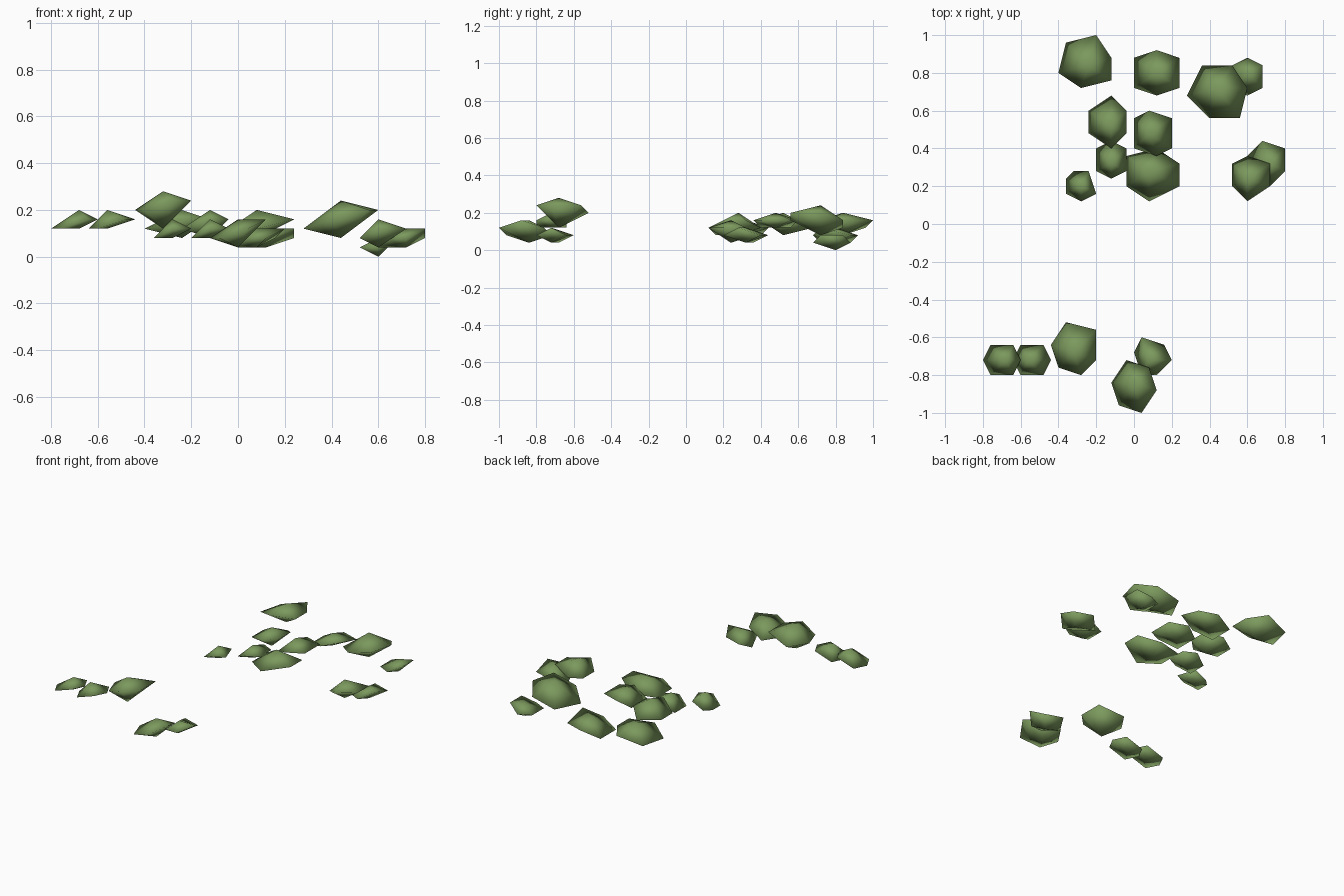
import bpy
import bmesh
from math import cos, sin, radians

default_cube = bpy.data.objects.get("Cube")
if default_cube:
    bpy.data.objects.remove(default_cube, do_unlink=True)

GRID = 0.04      # every corner sits on this coarse grid
SLOPE_X = 0.2    # the rims rise towards +x
SLOPE_Y = -0.05  # and fall slightly towards +y


def make_material(name, color):
    material = bpy.data.materials.new(name)
    material.use_nodes = True
    material.diffuse_color = color
    material.node_tree.nodes["Principled BSDF"].inputs["Base Color"].default_value = color
    return material


leaf_green = make_material("leaf_green", (0.2, 0.32, 0.11, 1.0))


def snap(x, y, z):
    return tuple(round(value) * GRID for value in (x, y, z))


def leaf_clump(name, x, y, radius, yaw, bottom, rim, top):
    """Flat six-sided clump: a tilted rim joined to an upper and a lower tip."""
    mesh = bmesh.new()
    tips = [mesh.verts.new(snap(x, y, level)) for level in (bottom, top)]
    ring = []
    for step in range(6):
        angle = radians(yaw + step * 60)
        dx, dy = radius * cos(angle), radius * sin(angle)
        ring.append(mesh.verts.new(snap(x + dx, y + dy,
                                        rim + SLOPE_X * dx + SLOPE_Y * dy)))

    for step, corner in enumerate(ring):
        for tip in tips:
            mesh.faces.new((ring[step - 1], corner, tip))
    bmesh.ops.recalc_face_normals(mesh, faces=mesh.faces)
    for face in mesh.faces:
        face.smooth = True

    data = bpy.data.meshes.new(name)
    mesh.to_mesh(data)
    mesh.free()
    data.materials.append(leaf_green)
    clump = bpy.data.objects.new(name, data)
    bpy.context.collection.objects.link(clump)


# Rear foliage
leaf_clump("rear_left_large_clump", x=11.33, y=17.5, radius=4.05, yaw=6, bottom=2, rim=4, top=6)
leaf_clump("rear_left_small_clump", x=15, y=19.5, radius=2.45, yaw=30, bottom=0, rim=1.2, top=2)
leaf_clump("rear_middle_clump", x=3, y=20, radius=3.3, yaw=30, bottom=1, rim=1.9, top=3)
leaf_clump("rear_right_clump", x=-6.17, y=21.33, radius=3.7, yaw=17, bottom=2, rim=3.8, top=5)

# Central foliage
leaf_clump("inner_right_clump", x=-3.4, y=13.4, radius=3.2, yaw=31, bottom=2, rim=3.5, top=5)
leaf_clump("inner_left_clump", x=2.5, y=12, radius=3.25, yaw=32, bottom=3, rim=3.8, top=5)
leaf_clump("inner_right_small_clump", x=-3.17, y=8.5, radius=2.45, yaw=34, bottom=2, rim=2.7, top=4)
leaf_clump("outer_right_small_clump", x=-7.33, y=5.17, radius=2.15, yaw=41, bottom=2, rim=2.5, top=4)
leaf_clump("inner_front_clump", x=2.45, y=6.6, radius=3.7, yaw=26, bottom=2, rim=3.35, top=5)

# Left side foliage
leaf_clump("left_outer_clump", x=17.7, y=8, radius=2.9, yaw=43, bottom=1, rim=2, top=3)
leaf_clump("left_inner_clump", x=15.33, y=6.17, radius=3, yaw=32, bottom=1, rim=2.5, top=4)

# Front foliage: a matching pair, then the larger clumps
for side, x in (("outer", -17.45), ("inner", -13.52)):
    leaf_clump(f"front_right_{side}_clump", x=x, y=-18, radius=2.45, yaw=0,
               bottom=3, rim=3.62, top=5)
leaf_clump("front_right_large_clump", x=-7.9, y=-16.67, radius=3.45, yaw=44, bottom=3, rim=5.22, top=7)
leaf_clump("front_small_clump", x=2.3, y=-17.6, radius=2.5, yaw=52, bottom=1, rim=2, top=3)
leaf_clump("front_large_clump", x=0.05, y=-21.2, radius=3.5, yaw=49, bottom=1, rim=2.8, top=4)
